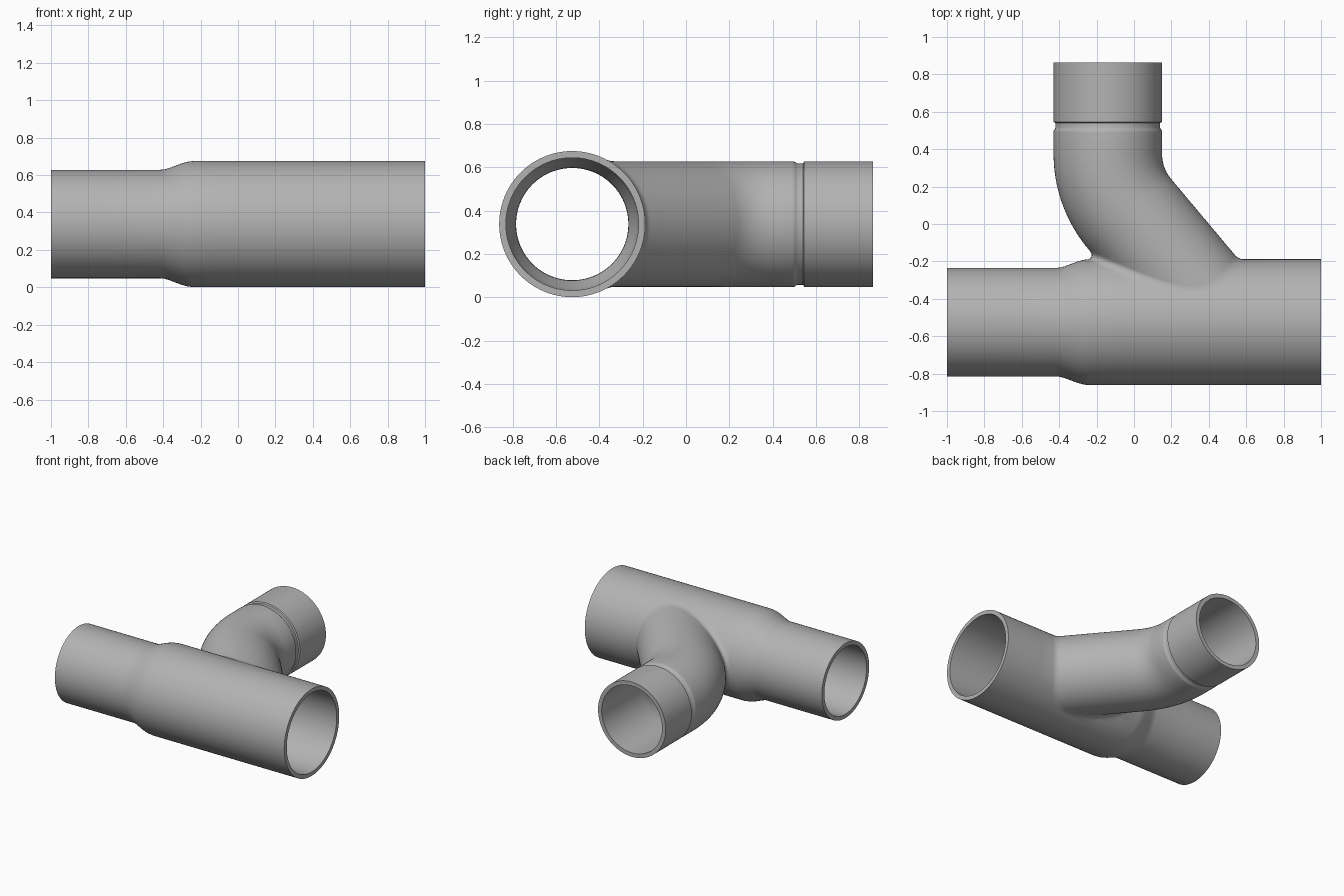
import bpy, bmesh, math
from mathutils import Vector

cube = bpy.data.objects.get("Cube")
if cube:
    bpy.data.objects.remove(cube, do_unlink=True)

SEG = 96
AXIS_Y, AXIS_Z = -0.525, 0.338       # main pipe axis
BIG, SMALL, WALL = 0.337, 0.29, 0.031
BEND = math.radians(40)
ANGLES = [2 * math.pi * i / SEG for i in range(SEG)]
UP = Vector((0, 0, 1))

grey = bpy.data.materials.new("pipe grey")
grey.use_nodes = True
grey.diffuse_color = (0.45, 0.45, 0.45, 1)
grey.node_tree.nodes["Principled BSDF"].inputs["Base Color"].default_value = grey.diffuse_color


def loft(name, rings):
    """Closed solid through a list of point rings."""
    bm = bmesh.new()
    loops = [[bm.verts.new(p) for p in ring] for ring in rings]
    for a, b in zip(loops, loops[1:]):
        for i in range(SEG):
            j = (i + 1) % SEG
            bm.faces.new((a[i], a[j], b[j], b[i]))
    bm.faces.new(loops[0])
    bm.faces.new(loops[-1])
    bmesh.ops.recalc_face_normals(bm, faces=bm.faces)
    mesh = bpy.data.meshes.new(name)
    bm.to_mesh(mesh)
    bm.free()
    mesh.materials.append(grey)
    ob = bpy.data.objects.new(name, mesh)
    bpy.context.collection.objects.link(ob)
    return ob


def circle(centre, side, radius):
    return [centre + radius * (math.cos(a) * side + math.sin(a) * UP) for a in ANGLES]


# Main pipe: narrow end, soft taper, wide end
PROFILE = [(-1, SMALL), (-0.7, SMALL), (-0.42, SMALL), (-0.395, 0.292), (-0.37, 0.299),
           (-0.3, 0.325), (-0.27, 0.333), (-0.24, BIG)]
PROFILE += [(-0.24 + 0.155 * i, BIG) for i in range(1, 8)] + [(1, BIG)]


def main_radius(x):
    for (x0, r0), (x1, r1) in zip(PROFILE, PROFILE[1:]):
        if x <= x1:
            return r0 + (r1 - r0) * (x - x0) / (x1 - x0)
    return BIG


def main_rings(inset, extend):
    return [circle(Vector((x * (1 + extend if abs(x) == 1 else 1), AXIS_Y, AXIS_Z)),
                   Vector((0, 1, 0)), r - inset) for x, r in PROFILE]


# Branch path: straight socket, elbow, slanted leg into the main pipe
ARC_CENTRE, ARC_R = Vector((0.36, 0.375, AXIS_Z)), 0.5


def side_at(t):
    return Vector((math.cos(t), math.sin(t), 0))


def elbow(radius):
    steps = [BEND * i / 20 for i in range(21)]
    return [circle(ARC_CENTRE - ARC_R * side_at(t), side_at(t), radius) for t in steps]


def socket(stations):
    x = ARC_CENTRE.x - ARC_R
    return [circle(Vector((x, y, AXIS_Z)), Vector((1, 0, 0)), r) for y, r in stations]


leg_side = side_at(BEND)
leg_dir = Vector((math.sin(BEND), -math.cos(BEND), 0))
leg_start = ARC_CENTRE - ARC_R * leg_side
leg_end = leg_start + leg_dir * ((leg_start.y - AXIS_Y) / math.cos(BEND))

# Fillet curve for each line of the leg, flaring onto the main pipe
fillets = []
for a, p in zip(ANGLES, circle(leg_start, leg_side, SMALL)):
    z = p.z - AXIS_Z
    hit = p + leg_dir * ((p.y - AXIS_Y - math.sqrt(BIG ** 2 - z ** 2)) / math.cos(BEND))
    normal = Vector((0, hit.y - AXIS_Y, z)).normalized()
    out = math.cos(a) * leg_side + math.sin(a) * UP
    slide = (out - out.dot(normal) * normal).normalized()
    size = 0.03 + 0.035 * max(0, -math.cos(a))
    end = hit + slide * size * 1.2
    radial = Vector((0, end.y - AXIS_Y, end.z - AXIS_Z)).normalized()
    end = Vector((end.x, AXIS_Y, AXIS_Z)) + radial * (main_radius(end.x) - 0.002)
    start = hit - leg_dir * size
    curve = [p.lerp(start, k / 4) for k in (1, 2, 3)]
    for k in range(11):
        t = k / 10
        curve.append((1 - t) ** 2 * start + 2 * t * (1 - t) * hit + t * t * end)
    fillets.append(curve)

outer = socket([(0.863, SMALL), (0.7, SMALL), (0.545, SMALL), (0.54, 0.28), (0.515, 0.28),
                (0.508, 0.283), (0.5, 0.289), (0.49, SMALL), (0.43, SMALL)])
outer += elbow(SMALL) + [list(ring) for ring in zip(*fillets)]
outer += [circle(leg_end, leg_side, 0.2)]

bore_r = SMALL - WALL
inner = socket([(0.95, bore_r), (0.6, bore_r)]) + elbow(bore_r)
inner += [circle(leg_end, leg_side, bore_r)]

# Join the outer solids, then hollow out both bores
pipe = loft("pipe_branch_fitting", main_rings(0, 0))
tools = [(loft("branch_pipe", outer), 'UNION'),
         (loft("main_bore", main_rings(WALL, 0.1)), 'DIFFERENCE'),
         (loft("branch_bore", inner), 'DIFFERENCE')]
bpy.ops.object.select_all(action='DESELECT')
bpy.context.view_layer.objects.active = pipe
pipe.select_set(True)
for tool, operation in tools:
    tool.hide_render = True
    mod = pipe.modifiers.new(tool.name, 'BOOLEAN')
    mod.object, mod.operation, mod.solver = tool, operation, 'EXACT'
    bpy.ops.object.modifier_apply(modifier=mod.name)
    bpy.data.objects.remove(tool, do_unlink=True)

bpy.ops.object.shade_smooth_by_angle(angle=math.radians(32))
